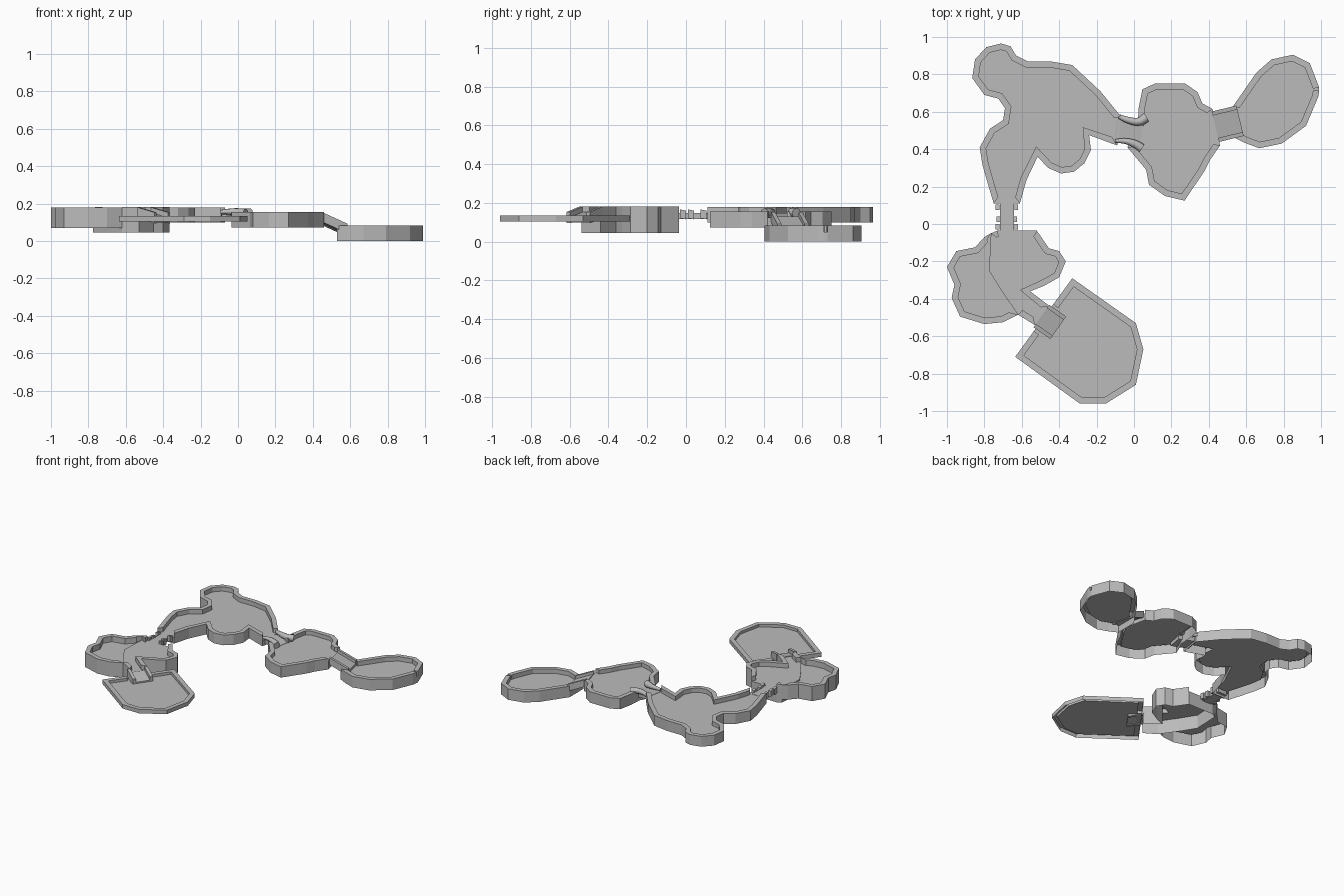
import bpy, bmesh, math
from mathutils import Vector

cube = bpy.data.objects.get("Cube")
if cube:
    bpy.data.objects.remove(cube)

GREY = (0.5, 0.5, 0.5, 1)
stone = bpy.data.materials.new("stone_grey")
stone.use_nodes = True
stone.diffuse_color = GREY
stone.node_tree.nodes["Principled BSDF"].inputs["Base Color"].default_value = GREY


def add_object(name, bm):
    mesh = bpy.data.meshes.new(name)
    bm.to_mesh(mesh)
    bm.free()
    mesh.materials.append(stone)
    obj = bpy.data.objects.new(name, mesh)
    bpy.context.collection.objects.link(obj)
    return obj


def inset_outline(pts, width):
    """Mitred inward offset of a counter-clockwise outline."""
    result = []
    for i, p in enumerate(pts):
        a = (p - pts[i - 1]).normalized()
        b = (pts[(i + 1) % len(pts)] - p).normalized()
        na, nb = Vector((-a.y, a.x)), Vector((-b.y, b.x))
        m = (na + nb).normalized()
        result.append(p + m * width / max(m.dot(na), 0.6))
    return result


def tray(name, outline, base, floor, top, gates, rim=0.033):
    """Hollow platform with a raised rim; gates are edges where the rim is open."""
    pts = [Vector(p) for p in outline]
    n = len(pts)
    area = sum(pts[i - 1].x * pts[i].y - pts[i].x * pts[i - 1].y for i in range(n))
    gates = {g % n for g in gates}
    if area < 0:
        pts.reverse()
        gates = {(n - 2 - g) % n for g in gates}
    inner = inset_outline(pts, rim)
    bm = bmesh.new()

    def face(*corners):
        bm.faces.new([bm.verts.new((p.x, p.y, z)) for p, z in corners])

    for i in range(n):
        j = (i + 1) % n
        o, p, q, r = pts[i], pts[j], inner[j], inner[i]
        h = floor if i in gates else top
        face((o, base), (p, base), (p, h), (o, h))
        face((o, h), (p, h), (q, h), (r, h))
        if i not in gates:
            face((r, top), (q, top), (q, floor), (r, floor))
        # Rim ends beside an opening
        if (i in gates) != (j in gates):
            cap = [(p, floor), (p, top), (q, top), (q, floor)]
            face(*(cap if j in gates else cap[::-1]))
    face(*[(p, floor) for p in inner])
    bmesh.ops.remove_doubles(bm, verts=bm.verts, dist=0.0005)
    bmesh.ops.triangulate(bm, faces=[f for f in bm.faces if len(f.verts) > 4])
    return add_object(name, bm)


def beam(name, a, b, width, height):
    """Box whose top centre line runs from a to b."""
    a, b = Vector(a), Vector(b)
    side = Vector((a.y - b.y, b.x - a.x, 0)).normalized() * width / 2
    drop = Vector((0, 0, -height))
    bm = bmesh.new()
    lower = [bm.verts.new(p + drop) for p in (a - side, b - side, b + side, a + side)]
    upper = [bm.verts.new(p) for p in (a - side, b - side, b + side, a + side)]
    bm.faces.new(lower[::-1])
    bm.faces.new(upper)
    for i in range(4):
        j = (i + 1) % 4
        bm.faces.new((lower[i], lower[j], upper[j], upper[i]))
    return add_object(name, bm)


def railed_bridge(name, a, b, width, rail_height):
    beam(name + "_deck", a, b, width, 0.025)
    a, b = Vector(a), Vector(b)
    side = Vector((a.y - b.y, b.x - a.x, 0)).normalized() * width / 2
    up = Vector((0, 0, rail_height))
    for label, s in (("left", 1), ("right", -1)):
        beam(f"{name}_{label}_rail", a + side * s + up, b + side * s + up, 0.022, rail_height + 0.03)


def root_rail(name, points, radii):
    curve = bpy.data.curves.new(name, "CURVE")
    curve.dimensions = "3D"
    curve.bevel_depth = 1
    curve.bevel_resolution = 2
    curve.resolution_u = 5
    curve.use_fill_caps = True
    spline = curve.splines.new("BEZIER")
    spline.bezier_points.add(len(points) - 1)
    for bp, co, r in zip(spline.bezier_points, points, radii):
        bp.co, bp.radius = co, r
        bp.handle_left_type = bp.handle_right_type = "AUTO"
    curve.materials.append(stone)
    obj = bpy.data.objects.new(name, curve)
    bpy.context.collection.objects.link(obj)


# Large back platform
tray("back_platform", [
    (-.61, .11), (-.575, .235), (-.515, .36), (-.46, .30), (-.39, .27), (-.32, .28),
    (-.265, .325), (-.23, .395), (-.24, .475), (-.09, .42), (-.07, .575), (-.18, .71),
    (-.33, .85), (-.45, .87), (-.57, .87), (-.63, .9), (-.66, .95), (-.71, .965),
    (-.79, .945), (-.85, .88), (-.865, .78), (-.80, .69), (-.725, .67), (-.69, .62),
    (-.70, .555), (-.77, .51), (-.825, .41), (-.81, .315), (-.78, .21), (-.75, .11),
], .10, .145, .178, [9, -1])

# Middle platform
tray("middle_platform", [
    (.025, .62), (.045, .72), (.11, .75), (.275, .75), (.34, .705), (.365, .645),
    (.42, .615), (.46, .42), (.405, .34), (.375, .28), (.27, .125), (.165, .15),
    (.08, .21), (.065, .29), (.015, .35), (-.035, .41), (.02, .53),
], .073, .125, .155, [6, 15])

# Low oval platform, with a narrow slot in its rim
tray("oval_platform", [
    (.53, .465), (.53, .63), (.655, .81), (.735, .88), (.85, .905), (.94, .86),
    (.99, .73), (.99, .712), (.985, .68), (.92, .525), (.79, .43), (.67, .405), (.59, .435),
], 0, .05, .083, [0, 6])

# Split front platform: lower left half and path half
divider = [(-.765, -.05), (-.775, -.25), (-.70, -.37), (-.62, -.485)]
tray("front_platform_west", divider + [
    (-.70, -.525), (-.8, -.535), (-.93, -.495), (-.975, -.395), (-.96, -.325),
    (-1, -.23), (-.95, -.145), (-.85, -.125), (-.80, -.07),
], .07, .138, .18, range(3))
tray("front_platform_path", divider + [
    (-.53, -.54), (-.45, -.44), (-.555, -.36), (-.48, -.33), (-.40, -.285), (-.365, -.2),
    (-.40, -.145), (-.455, -.13), (-.52, -.035), (-.62, -.035), (-.73, -.035),
], .045, .148, .182, [0, 1, 2, 4, 12, 13])

# Thin pointed front platform
tray("pointed_platform", [
    (-.635, -.71), (-.535, -.572), (-.432, -.43), (-.33, -.29), (.01, -.53),
    (.05, -.67), (.01, -.86), (-.15, -.96), (-.29, -.96),
], .105, .115, .135, [1])

# Sloping bridges
railed_bridge("oval_bridge", (.435, .52, .13), (.567, .552, .07), .145, .022)
railed_bridge("pointed_bridge", (-.495, -.492, .152), (-.405, -.555, .125), .125, .028)

# Bridge between back and middle platforms, with swelling root rails
beam("root_bridge_deck", (-.1, .505, .147), (.04, .48, .127), .11, .03)
root_rail("root_bridge_north_rail",
          [(-.08, .575, .155), (-.03, .555, .157), (.03, .548, .152), (.065, .57, .147)],
          [.012, .018, .022, .027])
root_rail("root_bridge_south_rail",
          [(-.1, .445, .155), (-.04, .442, .157), (.01, .425, .152), (.04, .405, .147)],
          [.010, .016, .022, .025])

# Narrow bridge between back and front platforms
beam("neck_bridge_deck", (-.68, .13, .147), (-.68, -.06, .148), .075, .03)
for i, (y, width) in enumerate(((.09, .1), (.025, .09), (-.015, .1))):
    for s in (-1, 1):
        x = -.68 + s * width / 2
        beam(f"neck_bridge_post_{i}_{'east' if s > 0 else 'west'}",
             (x, y - .015, .166), (x, y + .015, .16), .02, .045)
